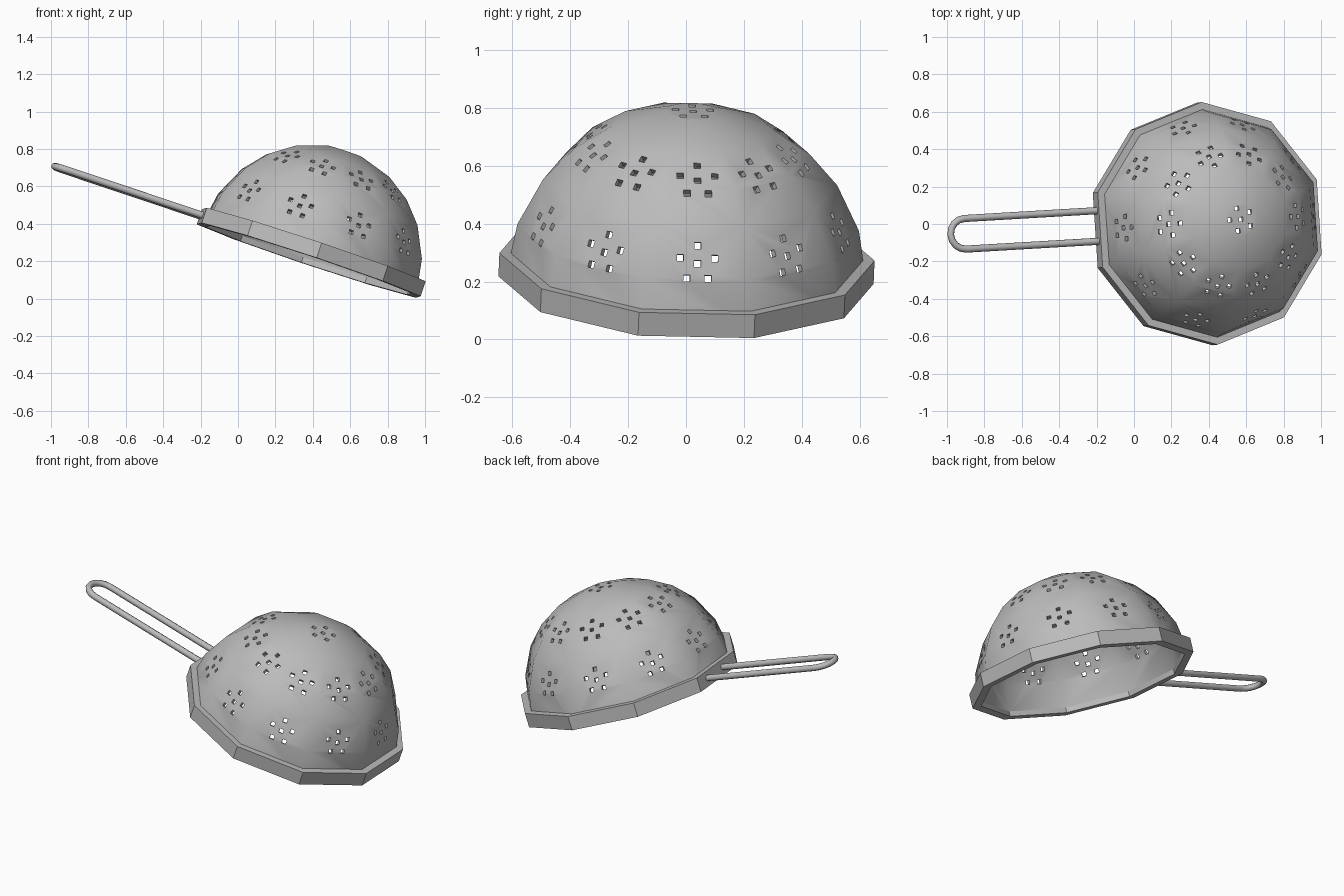
import bpy, bmesh, math
from mathutils import Matrix, Vector

if "Cube" in bpy.data.objects:
    bpy.data.objects.remove(bpy.data.objects["Cube"])

SIDES = 10
# Resting pose: the upturned bowl leans along +x, held up by its handle
POSE = (Matrix.Translation((0.378, 0, 0.205))
        @ Matrix.Rotation(math.radians(18.4), 4, 'Y')
        @ Matrix.Rotation(math.radians(-2.3), 4, 'X')
        @ Matrix.Rotation(math.radians(3.2), 4, 'Z'))

steel = bpy.data.materials.new("steel_grey")
steel.use_nodes = True
steel.diffuse_color = (0.5, 0.5, 0.5, 1)
steel.node_tree.nodes["Principled BSDF"].inputs["Base Color"].default_value = (0.5, 0.5, 0.5, 1)


def add_object(name, bm):
    bmesh.ops.recalc_face_normals(bm, faces=bm.faces)
    mesh = bpy.data.meshes.new(name)
    bm.to_mesh(mesh)
    bm.free()
    mesh.materials.append(steel)
    obj = bpy.data.objects.new(name, mesh)
    bpy.context.collection.objects.link(obj)
    return obj


def select_only(obj):
    bpy.ops.object.select_all(action='DESELECT')
    obj.select_set(True)
    bpy.context.view_layer.objects.active = obj


def smooth(obj, degrees):
    select_only(obj)
    bpy.ops.object.shade_smooth_by_angle(angle=math.radians(degrees))


def lathe(name, profile, closed):
    """Spin (radius, height) points; open profiles get flat end caps."""
    bm = bmesh.new()
    rings = []
    for r, z in profile:
        angles = [math.tau * (i + 0.5) / SIDES for i in range(SIDES)]
        rings.append([bm.verts.new((r * math.cos(a), r * math.sin(a), z)) for a in angles])
    pairs = list(zip(rings, rings[1:]))
    if closed:
        pairs.append((rings[-1], rings[0]))
    else:
        bm.faces.new(rings[0])
        bm.faces.new(rings[-1])
    for a, b in pairs:
        for i in range(SIDES):
            j = (i + 1) % SIDES
            bm.faces.new((a[i], a[j], b[j], b[i]))
    return add_object(name, bm)


# Bowl: double-walled faceted dome with a small flat crown
def arc(radius):
    polar = [math.radians(d) for d in (9, 26.5, 41, 55, 72, 88)]
    return [(radius * math.sin(p), radius * math.cos(p)) for p in polar]


bowl = lathe("bowl", arc(0.622) + arc(0.600)[::-1], closed=False)

# Drain holes: a centre hole ringed by five, one group on the crown and two rows of ten
bm = bmesh.new()


def hole_group(polar, azimuth):
    frame = (Matrix.Rotation(azimuth, 4, 'Z') @ Matrix.Rotation(polar, 4, 'Y'))
    spots = [Vector((0, 0, 0.6))]
    for k in range(5):
        a = math.pi + math.tau * k / 5
        spots.append(Vector((0.063 * math.cos(a), 0.063 * math.sin(a), 0.6)))
    for spot in spots:
        bmesh.ops.create_cube(bm, size=1, matrix=frame @ Matrix.Translation(spot)
                              @ Matrix.Diagonal((0.023, 0.023, 0.16, 1)))


hole_group(0, 0)
for polar in (37, 66):
    for k in range(SIDES):
        hole_group(math.radians(polar), math.tau * k / SIDES)
cutter = add_object("hole_cutter", bm)
cutter.hide_render = True

cut = bowl.modifiers.new("holes", 'BOOLEAN')
cut.operation = 'DIFFERENCE'
cut.solver = 'EXACT'
cut.object = cutter
select_only(bowl)
bpy.ops.object.modifier_apply(modifier=cut.name)
bpy.data.objects.remove(cutter)
smooth(bowl, 40)

# Rim band around the mouth
rim = lathe("rim_band", [(0.598, 0), (0.65, 0), (0.65, 0.085), (0.598, 0.085)], closed=True)

# Handle: one bent wire loop
curve = bpy.data.curves.new("handle", 'CURVE')
curve.dimensions = '3D'
curve.bevel_depth = 0.019
curve.bevel_resolution = 2
curve.use_fill_caps = True
half = 0.082
path = [(-0.605, half)]
for k in range(9):
    a = math.pi / 2 + math.pi * k / 8
    path.append((-1.366 + half * math.cos(a), half * math.sin(a)))
path.append((-0.605, -half))
spline = curve.splines.new('POLY')
spline.points.add(len(path) - 1)
for point, (x, y) in zip(spline.points, path):
    point.co = (x, y + 0.022, 0.045, 1)
handle = bpy.data.objects.new("handle", curve)
bpy.context.collection.objects.link(handle)
curve.materials.append(steel)
select_only(handle)
bpy.ops.object.convert(target='MESH')
handle = bpy.context.view_layer.objects.active
smooth(handle, 50)

for part in (bowl, rim, handle):
    part.matrix_world = POSE
